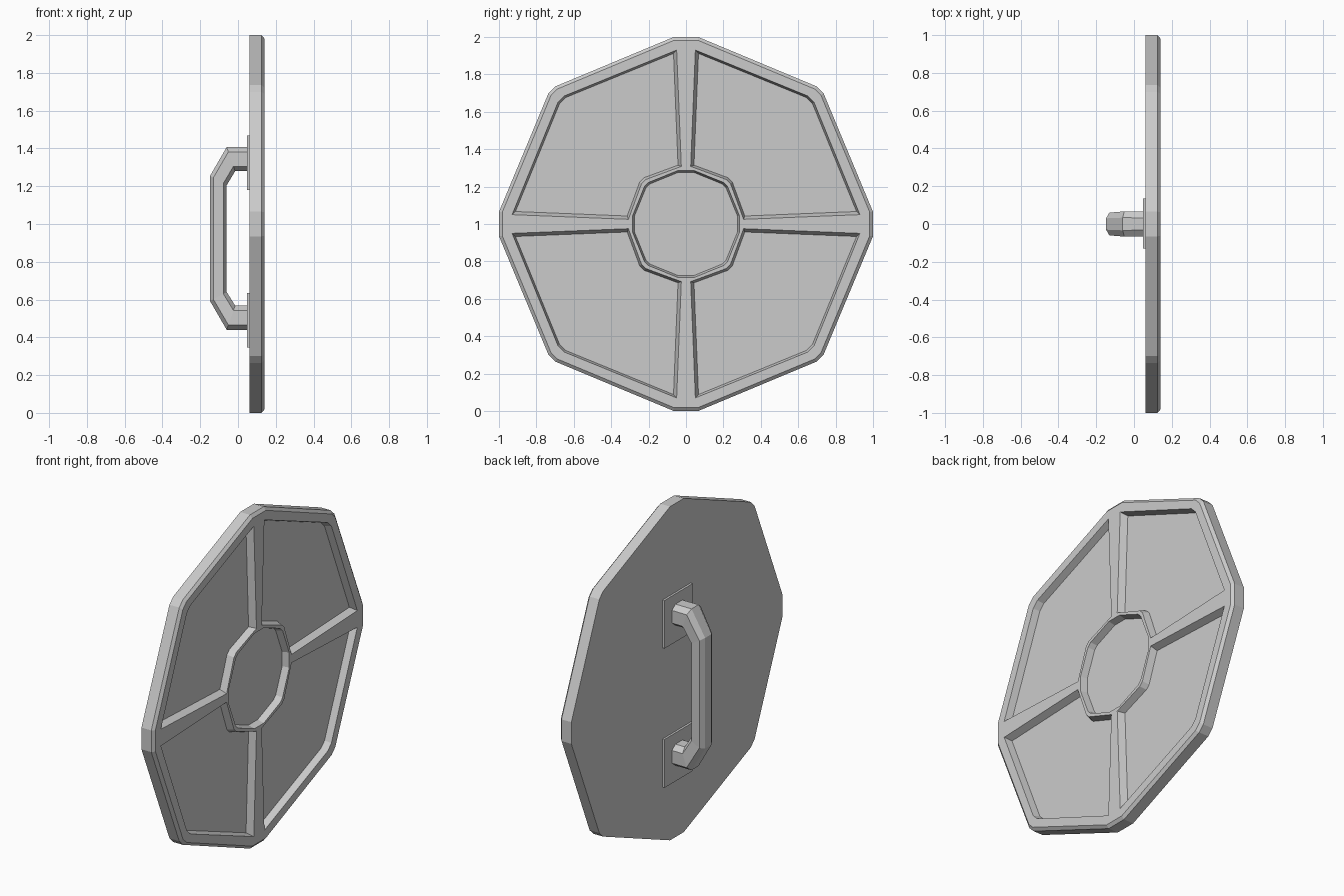
import bpy, bmesh
from mathutils import Vector

if "Cube" in bpy.data.objects:
    bpy.data.objects.remove(bpy.data.objects["Cube"])


def loft(name, rings):
    """Closed solid through a list of equal-length point rings."""
    bm = bmesh.new()
    loops = [[bm.verts.new(p) for p in ring] for ring in rings]
    n = len(loops[0])
    for a, b in zip(loops, loops[1:]):
        for i in range(n):
            j = (i + 1) % n
            bm.faces.new((a[i], a[j], b[j], b[i]))
    bm.faces.new(loops[0])
    bm.faces.new(loops[-1])
    bmesh.ops.recalc_face_normals(bm, faces=bm.faces)
    me = bpy.data.meshes.new(name)
    bm.to_mesh(me)
    bm.free()
    ob = bpy.data.objects.new(name, me)
    bpy.context.collection.objects.link(ob)
    return ob


def octagon(flat, half, p, q):
    """Octagon with clipped corners, built from one repeated quarter."""
    pts = []
    quarter = [(flat, -half), (flat, half), (p, q), (q, p)]
    for _ in range(4):
        pts += quarter
        quarter = [(-z, y) for y, z in quarter]
    return pts


def ring(pts, x, s=1.0, c=(0, 0)):
    return [(x, c[0] + (y - c[0]) * s, 1 + c[1] + (z - c[1]) * s) for y, z in pts]


# Shield disc with a chamfered front edge
outline = octagon(1.0, 0.065, 0.735, 0.70)
disc = loft("shield_disc", [ring(outline, 0.06), ring(outline, 0.125), ring(outline, 0.14, 0.982)])

# Cutters: hub recess and four tapered panel recesses
FLOOR = 0.10
hub = octagon(0.285, 0.045, 0.222, 0.20)
cutters = [loft("hub_cutter", [ring(hub, FLOOR, 0.965), ring(hub, 0.15, 1.01)])]
panel = [(0.05, 0.93), (0.65, 0.685), (0.685, 0.65), (0.93, 0.05),
         (0.308, 0.025), (0.238, 0.215), (0.215, 0.238), (0.025, 0.308)]
for sy in (1, -1):
    for sz in (1, -1):
        pts = [(y * sy, z * sz) for y, z in panel]
        mid = (0.47 * sy, 0.47 * sz)
        cutters.append(loft("panel_cutter", [ring(pts, FLOOR, 0.96, mid),
                                             ring(pts, 0.14, 1.0, mid),
                                             ring(pts, 0.15, 1.0, mid)]))
for c in cutters:
    mod = disc.modifiers.new("recess", 'BOOLEAN')
    mod.operation = 'DIFFERENCE'
    mod.solver = 'EXACT'
    mod.object = c
bpy.context.view_layer.update()
carved = bpy.data.meshes.new_from_object(disc.evaluated_get(bpy.context.evaluated_depsgraph_get()))
disc.modifiers.clear()
disc.data = carved
for c in cutters:
    bpy.data.objects.remove(c)

# Mounting plates on the back
for name, z0, z1 in (("upper_plate", 1.18, 1.468), ("lower_plate", 0.345, 0.635)):
    rect = [(-0.13, z0 - 1), (0.135, z0 - 1), (0.135, z1 - 1), (-0.13, z1 - 1)]
    loft(name, [ring(rect, 0.047), ring(rect, 0.062)])

# Handle: eight-sided bar swept between outer and inner bend points (x, z, half width)
outer = [(0.055, 1.407), (-0.06, 1.407), (-0.148, 1.255), (-0.148, 0.592), (-0.06, 0.44), (0.055, 0.44)]
inner = [(0.055, 1.28), (-0.015, 1.28), (-0.06, 1.205), (-0.06, 0.64), (-0.015, 0.568), (0.055, 0.568)]
widths = [0.065, 0.067, 0.06, 0.06, 0.067, 0.065]
section = [(1, 0.5), (0.6, 1), (-0.6, 1), (-1, 0.5), (-1, -0.5), (-0.6, -1), (0.6, -1), (1, -0.5)]
rings = []
for o, i, w in zip(outer, inner, widths):
    o, i = Vector((o[0], 0, o[1])), Vector((i[0], 0, i[1]))
    mid, d = (o + i) / 2, (o - i) / 2
    rings.append([mid + d * a + Vector((0, w * b, 0)) for a, b in section])
loft("handle", rings)
